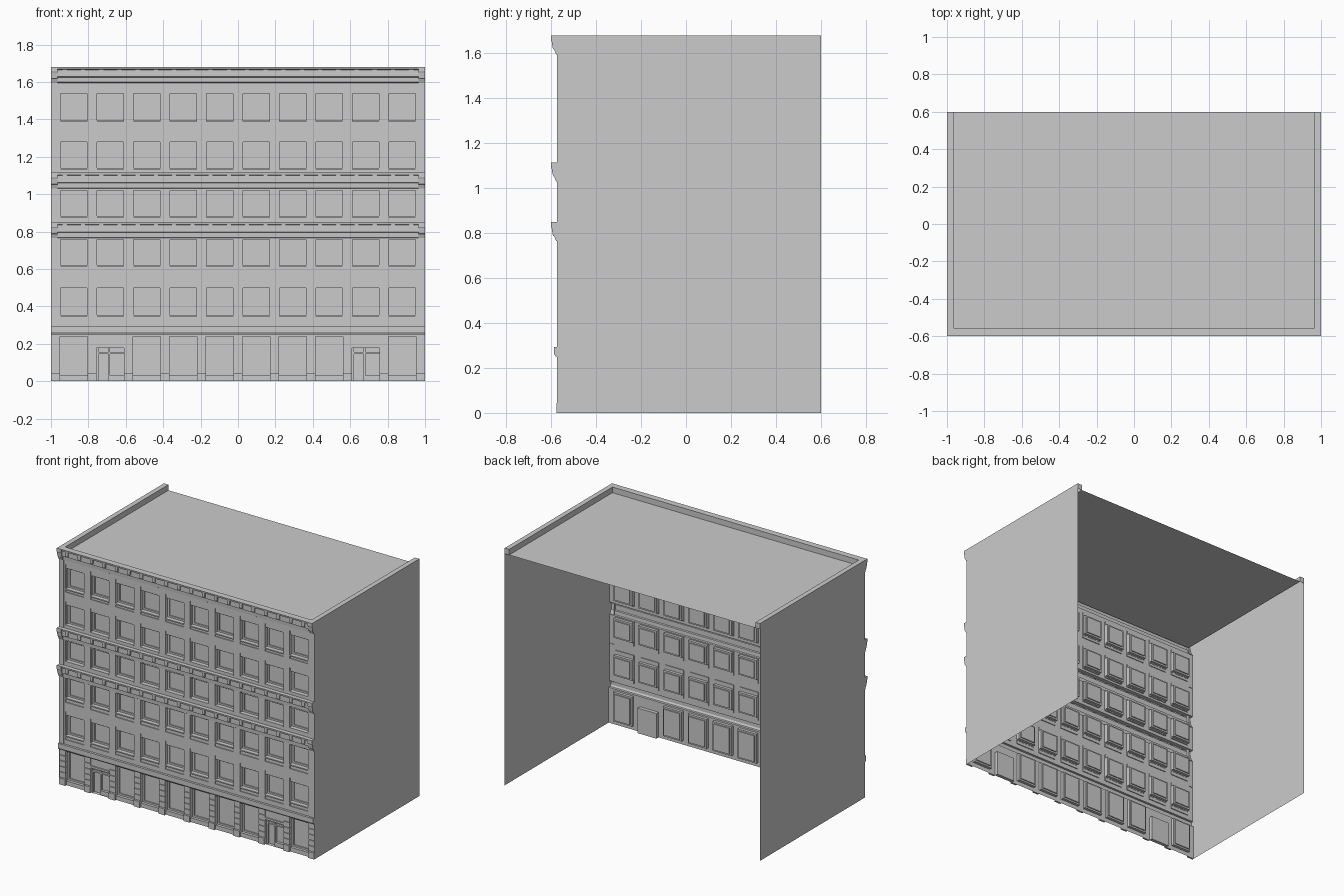
import bpy, bmesh

if "Cube" in bpy.data.objects:
    bpy.data.objects.remove(bpy.data.objects["Cube"])

PITCH, COLS = 0.195, 10
CENTERS = [(i - 4.5) * PITCH for i in range(COLS)]
EDGE = 0.965          # inner edge of the corner pilasters
WALL = -0.575         # upper facade plane
BASE = -0.563         # ground floor plane


def finish(bm, name):
    mesh = bpy.data.meshes.new(name)
    bm.to_mesh(mesh)
    bm.free()
    obj = bpy.data.objects.new(name, mesh)
    bpy.context.collection.objects.link(obj)
    return obj


def face(bm, pts):
    bm.faces.new([bm.verts.new(p) for p in pts])


def box(bm, x0, x1, y0, y1, z0, z1):
    # open at the back, since it sits on a wall
    a = [(x0, y0, z0), (x1, y0, z0), (x1, y0, z1), (x0, y0, z1)]
    b = [(x, y1, z) for x, y, z in a]
    face(bm, a)
    for i in range(4):
        j = (i + 1) % 4
        face(bm, [a[j], a[i], b[i], b[j]])


def nest(bm, rects):
    # nested rectangles (x0, x1, z0, z1, y) bridged from outside in
    rings = [[(x0, y, z0), (x1, y, z0), (x1, y, z1), (x0, y, z1)]
             for x0, x1, z0, z1, y in rects]
    for a, b in zip(rings, rings[1:]):
        for i in range(4):
            j = (i + 1) % 4
            if a[i] != b[i] or a[j] != b[j]:
                face(bm, [a[i], a[j], b[j], b[i]])
    face(bm, rings[-1])


def strip(bm, x0, x1, profile, caps=False):
    for (y, z), (v, w) in zip(profile, profile[1:]):
        face(bm, [(x0, y, z), (x1, y, z), (x1, v, w), (x0, v, w)])
    if caps:
        face(bm, [(x0, y, z) for y, z in profile])
        face(bm, [(x1, y, z) for y, z in reversed(profile)])


def cell(cx):
    return max(cx - PITCH / 2, -EDGE), min(cx + PITCH / 2, EDGE)


# Side walls, parapets and roof as one profile run front to back
half = [(1, 0), (1, 1.68), (EDGE, 1.68), (EDGE, 1.64)]
profile = half + [(-x, z) for x, z in reversed(half)]
bm = bmesh.new()
for (x, z), (u, w) in zip(profile, profile[1:]):
    face(bm, [(x, WALL, z), (x, 0.6, z), (u, 0.6, w), (u, WALL, w)])
for s in (-1, 1):
    pts = [(s * EDGE, 0.6, 1.64), (s * EDGE, 0.6, 1.68), (s, 0.6, 1.68), (s, 0.6, 1.64)]
    face(bm, pts if s > 0 else pts[::-1])
finish(bm, "side_walls_and_roof")

# Upper floors: floor bottom, floor top, bay bottom, bay top, window bottom, window top
floors = [(0.293, 0.56, 0.325, 0.525, 0.355, 0.497),
          (0.56, 0.765, 0.59, 0.762, 0.622, 0.758),
          (0.85, 1.03, 0.872, 1.029, 0.882, 1.02),
          (1.115, 1.335, 1.13, 1.305, 1.14, 1.278),
          (1.335, 1.595, 1.37, 1.567, 1.395, 1.537)]
bm, sills = bmesh.new(), bmesh.new()
for f0, f1, b0, b1, w0, w1 in floors:
    for cx in CENTERS:
        a, b = cell(cx)
        l, r = cx - 0.0725, cx + 0.0725
        nest(bm, [(a, b, f0, f1, WALL + 0.004),
                  (l, r, b0, b1, WALL + 0.004),
                  (l, r, b0, b1, WALL + 0.01),
                  (l + 0.001, r - 0.001, w0, w1, WALL + 0.01),
                  (l + 0.001, r - 0.001, w0, w1, WALL + 0.03),
                  (l + 0.014, r - 0.014, w0 + 0.012, w1 - 0.012, WALL + 0.03),
                  (l + 0.014, r - 0.014, w0 + 0.012, w1 - 0.012, WALL + 0.038)])
        box(sills, l, r, WALL, WALL + 0.012, w0 - 0.008, w0)
finish(bm, "upper_facade_windows")
finish(sills, "window_sills")

# Corner pilasters
bm = bmesh.new()
for f0, f1, *_ in floors:
    for x0, x1 in ((-1, -EDGE), (EDGE, 1)):
        box(bm, x0, x1, WALL, WALL + 0.004, f0, f1)
finish(bm, "corner_pilasters")

# Ground floor: shop windows, with entrances in columns 2 and 9
bm, trim = bmesh.new(), bmesh.new()
for i, cx in enumerate(CENTERS):
    a, b = cell(cx)
    if i == 0:
        a = -1
    if i == COLS - 1:
        b = 1
    l, r = cx - 0.0735, cx + 0.0735
    if i in (1, 8):
        m = cx - 0.006
        nest(bm, [(a, b, 0, 0.25, BASE), (l, r, 0, 0.178, BASE),
                  (l, r, 0, 0.178, BASE + 0.025)])
        # Door leaf frame, side light base and lintel
        box(trim, l, l + 0.01, BASE + 0.012, BASE + 0.025, 0, 0.178)
        box(trim, m - 0.005, m + 0.005, BASE + 0.012, BASE + 0.025, 0, 0.178)
        box(trim, m, r, BASE + 0.006, BASE + 0.025, 0, 0.03)
        box(trim, l, r, BASE + 0.01, BASE + 0.025, 0.145, 0.155)
        box(trim, l, r, BASE - 0.008, BASE, 0.178, 0.192)
    else:
        nest(bm, [(a, b, 0, 0.25, BASE), (l, r, 0.03, 0.238, BASE),
                  (l, r, 0.03, 0.238, BASE + 0.02),
                  (l + 0.012, r - 0.012, 0.042, 0.226, BASE + 0.02),
                  (l + 0.012, r - 0.012, 0.042, 0.226, BASE + 0.028)])
finish(bm, "ground_floor_facade")
finish(trim, "entrance_trim")

# Rusticated piers with plinth blocks
bm = bmesh.new()
for i in range(COLS + 1):
    x = (i - 5) * PITCH
    x0, x1 = max(x - 0.024, -1), min(x + 0.024, 1)
    x0, x1 = (-1 if i == 0 else x0), (1 if i == COLS else x1)
    box(bm, x0, x1, -0.577, BASE, 0, 0.045)
    for k in range(5):
        z = 0.049 + k * 0.04
        box(bm, x0, x1, -0.57, BASE, z, z + 0.036)
finish(bm, "rusticated_piers")

# Ledge above the ground floor
bm = bmesh.new()
strip(bm, -1, 1, [(BASE, 0.25), (-0.58, 0.25), (-0.587, 0.262), (-0.587, 0.293),
                  (WALL + 0.004, 0.293)], True)
finish(bm, "ground_floor_ledge")

# Three cornices with brackets and solid end blocks
for name, z in (("lower_cornice", 0.765), ("middle_cornice", 1.03), ("top_cornice", 1.595)):
    bm = bmesh.new()
    top = [(-0.6, 0.085), (WALL + 0.004, 0.085)]
    if name == "top_cornice":
        top = [(-0.6, 0.085), (-0.555, 0.085), (-0.555, 0.045)]
    shape = [(WALL + 0.004, 0), (-0.578, 0.004), (-0.58, 0.03), (-0.589, 0.033), (-0.589, 0.07),
             (-0.598, 0.073)] + top
    strip(bm, -EDGE, EDGE, [(y, z + h) for y, h in shape])
    n = 20
    for i in range(n):
        x = (i - (n - 1) / 2) * PITCH / 2
        box(bm, x - 0.011, x + 0.011, -0.597, -0.589, z + 0.042, z + 0.073)
    block = [(WALL + 0.004, 0), (-0.578, 0), (-0.586, 0.02), (-0.592, 0.024),
             (-0.597, 0.055), (-0.6, 0.06), (-0.6, 0.085), (WALL + 0.004, 0.085)]
    for x0, x1 in ((-1, -EDGE), (EDGE, 1)):
        strip(bm, x0, x1, [(y, z + h) for y, h in block], True)
    finish(bm, name)
